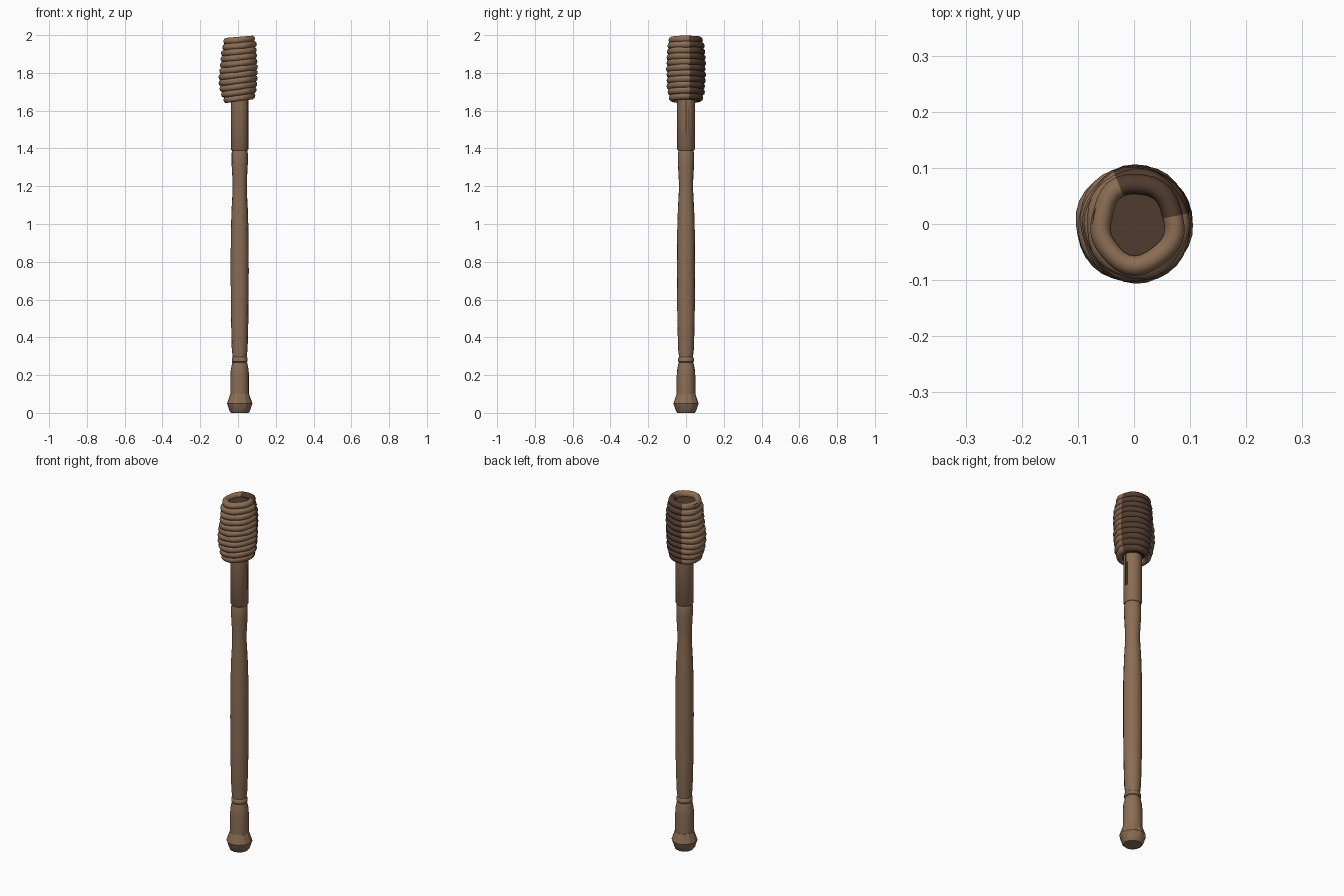
import bpy, bmesh, math, random
from math import sin, cos, pi

random.seed(4)
if "Cube" in bpy.data.objects:
    bpy.data.objects.remove(bpy.data.objects["Cube"])

AXIS_X = 0.009  # the shaft sits slightly off centre


def material(name, rgb):
    m = bpy.data.materials.new(name)
    m.use_nodes = True
    m.diffuse_color = (*rgb, 1)
    m.node_tree.nodes["Principled BSDF"].inputs["Base Color"].default_value = (*rgb, 1)
    return m


wood = material("warm_brown_wood", (0.26, 0.155, 0.088))
dark = material("dark_brown", (0.08, 0.044, 0.027))


def finish(name, bm, mats, angle=40):
    bmesh.ops.recalc_face_normals(bm, faces=bm.faces)
    mesh = bpy.data.meshes.new(name)
    bm.to_mesh(mesh)
    bm.free()
    obj = bpy.data.objects.new(name, mesh)
    bpy.context.collection.objects.link(obj)
    for m in mats:
        mesh.materials.append(m)
    bpy.ops.object.select_all(action="DESELECT")
    obj.select_set(True)
    bpy.context.view_layer.objects.active = obj
    bpy.ops.object.shade_smooth_by_angle(angle=math.radians(angle))
    return obj


def bridge(bm, a, b):
    n = len(a)
    return [bm.faces.new((a[i], a[(i + 1) % n], b[(i + 1) % n], b[i])) for i in range(n)]


def lathe(name, profile, mat, sides=16, x=AXIS_X, angle=40):
    """Turned part: profile of (radius, height), capped at both ends."""
    bm = bmesh.new()
    rows = [[bm.verts.new((x + r * cos(2 * pi * i / sides), r * sin(2 * pi * i / sides), z))
             for i in range(sides)] for r, z in profile]
    for a, b in zip(rows, rows[1:]):
        bridge(bm, a, b)
    bm.faces.new(rows[0][::-1])
    bm.faces.new(rows[-1])
    return finish(name, bm, [mat], angle)


# Turned handle
lathe("pommel", [(0.046, 0), (0.053, 0.008), (0.067, 0.05), (0.05, 0.1)], wood, 12, angle=25)
lathe("lower_grip", [(0.049, 0.09), (0.049, 0.2), (0.047, 0.23), (0.039, 0.268)], wood)
lathe("grip_ring", [(0.037, 0.268), (0.042, 0.273), (0.042, 0.29), (0.037, 0.296)], wood)
lathe("shaft", [(0.036, 0.26), (0.037, 0.296), (0.042, 0.34), (0.046, 0.5), (0.048, 0.75),
                (0.047, 0.95), (0.043, 1.08), (0.038, 1.17), (0.038, 1.23),
                (0.043, 1.32), (0.043, 1.375), (0.039, 1.39)], wood)
lathe("upper_sleeve", [(0.041, 1.388), (0.0465, 1.395), (0.0465, 1.68)], wood)

# Narrow cracks in the sleeve
for k, (y, low, high) in enumerate([(0.0, 1.48, 1.66), (0.012, 1.48, 1.61)]):
    bpy.ops.mesh.primitive_cube_add(size=1, location=(AXIS_X + 0.0445, y, (low + high) / 2))
    crack = bpy.context.object
    crack.name = f"sleeve_crack_{k + 1}"
    crack.scale = (0.005, 0.004, high - low)
    crack.data.materials.append(dark)

# Head core with a shallow dished end
lathe("head_core", [(0.06, 1.66), (0.08, 1.68), (0.08, 1.978), (0.062, 1.974), (0.06, 1.968)],
      dark, 24, x=0.006)

# Wrapped coils: tilted, slightly uneven rings that bulge on the left of the front
COILS, SEGMENTS, SECTION = 11, 32, 10
bm = bmesh.new()
for c in range(COILS):
    t = c / (COILS - 1)
    zc = 1.667 + 0.306 * t
    tilt = 0.14 - 0.055 * t
    outer = 0.091 + 0.014 * sin(pi * min(1, max(0, t))) ** 0.5
    phase = random.uniform(0, 2 * pi)
    bulge = 0.015 * math.exp(-((t - 0.33) / 0.24) ** 2)
    rows = []
    for i in range(SEGMENTS):
        a = 2 * pi * i / SEGMENTS
        left = max(0, -cos(a))
        radius = outer + 0.0018 * sin(5 * a + phase) + (bulge - 0.012) * left ** 2
        radius -= 0.003 * max(0, cos(a)) ** 2
        row = []
        for j in range(SECTION):
            b = 2 * pi * j / SECTION
            r = radius - 0.018 + 0.018 * cos(b)
            x = 0.002 + r * cos(a)
            row.append(bm.verts.new((x, r * sin(a), zc + tilt * x + 0.0185 * sin(b))))
        rows.append(row)
    for i in range(SEGMENTS):
        mid = math.degrees(2 * pi * (i + 0.5) / SEGMENTS)
        for f in bridge(bm, rows[i], rows[(i + 1) % SEGMENTS]):
            f.material_index = 1 if 15 < mid < 113 else 0
finish("wrapped_coils", bm, [wood, dark], 60)
